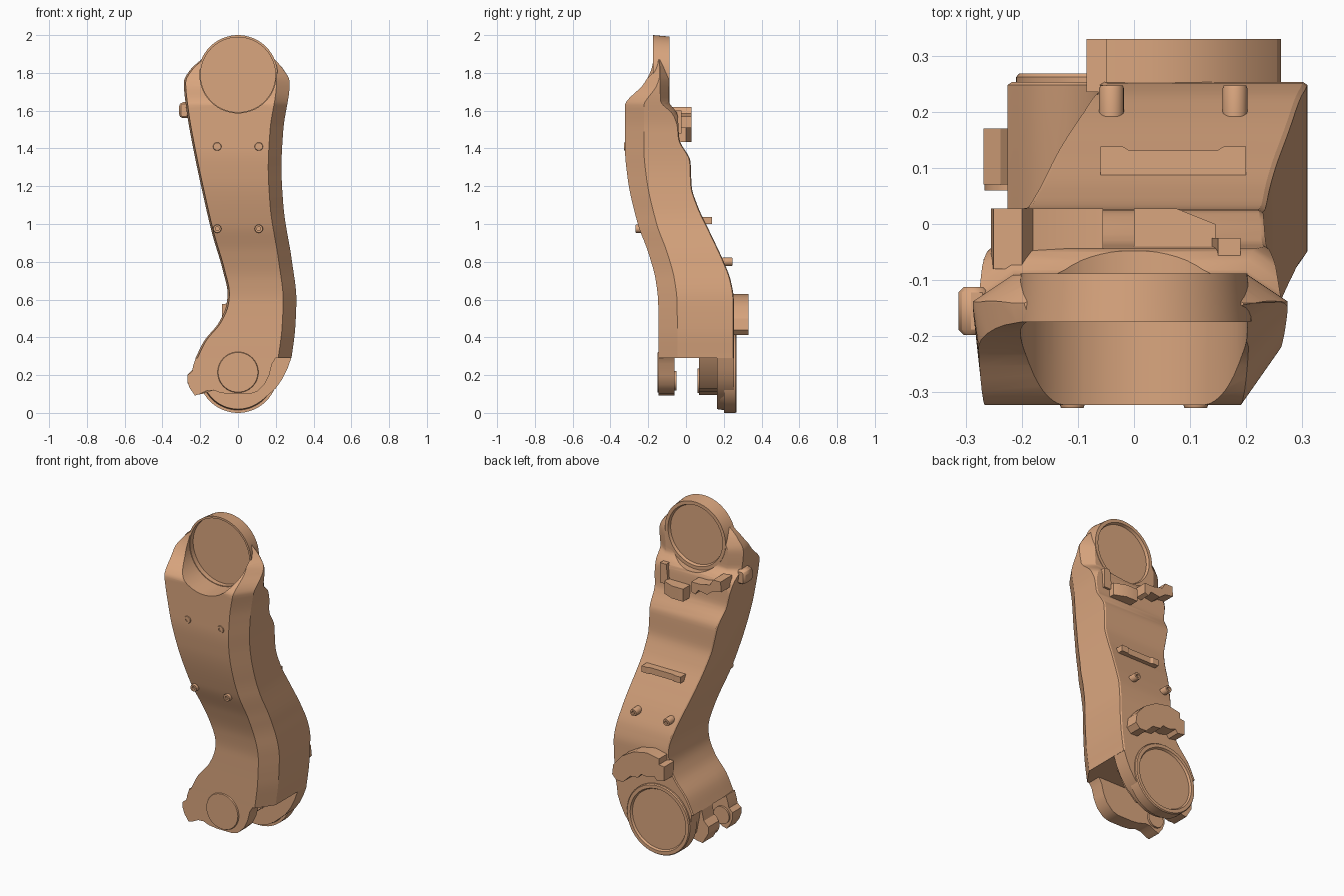
import bpy, bmesh, math

if "Cube" in bpy.data.objects:
    bpy.data.objects.remove(bpy.data.objects["Cube"])

mat = bpy.data.materials.new("tan")
mat.diffuse_color = (0.7, 0.38, 0.21, 1)
mat.use_nodes = True
mat.node_tree.nodes["Principled BSDF"].inputs["Base Color"].default_value = mat.diffuse_color


def finish(name, bm, angle=30):
    bmesh.ops.remove_doubles(bm, verts=bm.verts, dist=1e-5)
    bmesh.ops.recalc_face_normals(bm, faces=bm.faces)
    me = bpy.data.meshes.new(name)
    bm.to_mesh(me)
    bm.free()
    me.materials.append(mat)
    ob = bpy.data.objects.new(name, me)
    bpy.context.collection.objects.link(ob)
    bpy.ops.object.select_all(action='DESELECT')
    ob.select_set(True)
    bpy.context.view_layer.objects.active = ob
    bpy.ops.object.shade_smooth_by_angle(angle=math.radians(angle))
    return ob


def skin(name, rings):
    """Join equal-length rings of points into one closed, capped surface."""
    bm = bmesh.new()
    rows = [[bm.verts.new(p) for p in r] for r in rings]
    n = len(rows[0])
    for a, b in zip(rows, rows[1:]):
        for i in range(n):
            bm.faces.new((a[i], a[(i + 1) % n], b[(i + 1) % n], b[i]))
    bm.faces.new(rows[0])
    bm.faces.new(rows[-1])
    return finish(name, bm)


def plate(name, pts, y0, y1):
    """Front-view outline (x, z) extruded along y."""
    return skin(name, [[(x, y, z) for x, z in pts] for y in (y0, y1)])


def turned(name, cx, cz, prof, n=64):
    """Profile of (radius, y) turned about a y axis."""
    return skin(name, [[(cx + r * math.cos(2 * math.pi * i / n), y,
                         cz + r * math.sin(2 * math.pi * i / n))
                        for i in range(n)] for r, y in prof])


def curve(tab, z):
    """Shape-preserving cubic through (z, value) pairs."""
    s = [(b[1] - a[1]) / (b[0] - a[0]) for a, b in zip(tab, tab[1:])]
    m = [s[0]] + [2 * a * b / (a + b) if a * b > 0 else 0
                  for a, b in zip(s, s[1:])] + [s[-1]]
    i = max(k for k in range(len(s)) if k == 0 or tab[k][0] <= z)
    (z0, v0), (z1, v1) = tab[i], tab[i + 1]
    h = z1 - z0
    t = (z - z0) / h
    return (v0 * (2 * t**3 - 3 * t * t + 1) + h * m[i] * (t**3 - 2 * t * t + t)
            + v1 * (3 * t * t - 2 * t**3) + h * m[i + 1] * (t**3 - t * t))


# main curved body: left, right, front and back outlines by height
LEFT = [(.29, -.225), (.38, -.18), (.48, -.1), (.57, -.062), (.63, -.055), (.75, -.079),
        (.95, -.137), (1.2, -.195), (1.4, -.237), (1.6, -.272), (1.75, -.287), (1.82, -.25), (1.87, -.195)]
RIGHT = [(.29, .283), (.45, .303), (.6, .309), (.8, .286), (1.1, .24), (1.3, .23),
         (1.5, .24), (1.75, .274), (1.82, .24), (1.87, .195)]
FRONT = [(.29, -.145), (.58, -.147), (.7, -.16), (.85, -.2), (1.0, -.255), (1.25, -.31),
         (1.4, -.323), (1.63, -.323), (1.64, -.32), (1.74, -.225), (1.82, -.183), (1.87, -.172)]
BACK = [(.29, .253), (.6, .253), (.7, .237), (.8, .2), (.95, .13), (1.1, .06), (1.2, .03),
        (1.33, .024), (1.45, -.035), (1.58, -.045), (1.65, -.09), (1.87, -.091)]
CHAMFER = [(.29, .1), (1.64, .1), (1.75, .07), (1.87, .028)]
REAR = [(.29, .005), (1.5, .005), (1.66, .045), (1.87, .05)]
steps = sorted({round(.29 + .02 * i, 3) for i in range(79)} | {1.63, 1.64, 1.87})
rings = []
for z in steps:
    l, r, f, b, c, q = (curve(t, z) for t in (LEFT, RIGHT, FRONT, BACK, CHAMFER, REAR))
    rings.append([(x, y, z) for x, y in (
        (l, f + c), (l + .01, f), (r - .07, f), (r, f + c),
        (r, b - q), (r - 1.5 * q, b), (l + 1.5 * q, b), (l, b - q))])
body = skin("body", rings)

# round pocket through the head
cutter = turned("pocket_cutter", 0, 1.79, [(.202, -.6), (.202, .1)])
cutter.hide_render = True
mod = body.modifiers.new("pocket", 'BOOLEAN')
mod.object = cutter
mod.solver = 'EXACT'
bpy.ops.object.select_all(action='DESELECT')
body.select_set(True)
bpy.context.view_layer.objects.active = body
bpy.ops.object.modifier_apply(modifier="pocket")
bpy.data.objects.remove(cutter)
bpy.ops.object.shade_smooth_by_angle(angle=math.radians(30))

# joint discs at top and bottom
turned("upper_joint_disc", 0, 1.79, [
    (.001, -.145), (.198, -.145), (.198, -.175), (.21, -.175), (.202, -.088),
    (.182, -.088), (.176, -.105), (.001, -.105)])
turned("lower_joint_disc", 0, .21, [
    (.001, .165), (.19, .165), (.195, .2), (.21, .2), (.21, .262), (.205, .268),
    (.185, .268), (.178, .256), (.001, .256)])

# front fork plate with round cap
plate("front_fork", [
    (-.224, .291), (-.237, .25), (-.243, .22), (-.268, .2), (-.268, .165), (-.255, .13),
    (-.228, .092), (-.2, .1), (-.165, .118), (-.13, .12), (-.09, .106), (-.04, .1),
    (.06, .1), (.1, .112), (.14, .15), (.165, .2), (.18, .26), (.2, .291)], -.145, -.062)
turned("front_cap", 0, .215, [(.001, -.152), (.105, -.152), (.11, -.14), (.001, -.14)])
turned("front_fork_boss", -.2, .17, [(.001, -.075), (.052, -.075), (.052, -.05), (.001, -.05)], 32)

# rear fork plate, lug and boss
plate("rear_fork", [
    (-.215, .291), (-.208, .24), (-.19, .15), (-.12, .07), (0, .03), (.12, .06),
    (.2, .13), (.235, .18), (.262, .235), (.282, .291)], .165, .253)
plate("rear_lug", [
    (-.224, .291), (-.238, .23), (-.268, .2), (-.268, .16), (-.23, .095), (-.19, .1),
    (-.13, .12), (-.06, .11), (.05, .13), (.13, .2), (.18, .291)], .07, .17)
turned("rear_fork_boss", -.2, .17, [(.001, .06), (.066, .06), (.066, .08), (.001, .08)], 32)

# rear bracket arching over the lower disc
plate("lower_bracket", [
    (.19, .412), (.235, .412), (.262, .44), (.255, .5), (.2, .565), (.12, .612), (.03, .63),
    (-.05, .615), (-.05, .58), (-.085, .575), (-.085, .49), (-.035, .48), (-.02, .5),
    (.03, .485), (.07, .49), (.09, .465), (.14, .46)], .235, .33)

# brackets under the upper disc at the back
plate("upper_bracket", [
    (-.255, 1.56), (-.25, 1.62), (-.2, 1.62), (-.18, 1.585), (-.12, 1.57), (-.055, 1.57),
    (-.055, 1.51), (-.08, 1.5), (-.1, 1.53), (-.16, 1.52), (-.2, 1.55)], -.08, .028)
skin("upper_wedge", [[(x, y, z) for x, y in ((0, -.09), (.145, -.09), (.145, 0), (.075, .028), (0, .028))]
                     for z in (1.435, 1.51)])
plate("upper_rib", [(.135, 1.48), (.19, 1.48), (.19, 1.6), (.15, 1.6)], -.09, -.025)

# side knob on the upper left
knob = plate("side_knob", [(-.313, 1.575), (-.3, 1.56), (-.26, 1.56), (-.26, 1.645),
                           (-.3, 1.645), (-.313, 1.63)], -.198, -.112)
bev = knob.modifiers.new("bevel", 'BEVEL')
bev.width = .012

# screw bosses with sunken centres, front and back
for z, out, side, xs in ((.975, -.268, -1, (-.11, .11)), (1.41, -.328, -1, (-.11, .11)),
                         (.8, .247, 1, (-.04, .18))):
    for x in xs:
        turned("screw_boss", x, z, [
            (.001, out - side * .055), (.022, out - side * .055), (.022, out - side * .005),
            (.02, out), (.01, out), (.01, out - side * .012), (.001, out - side * .012)], 20)

# cross bar on the back with raised ends
skin("cross_bar", [[(x, y, z) for x, y in (
    (-.06, .06), (.2, .06), (.2, .138), (.16, .138), (.148, .131),
    (-.008, .131), (-.02, .138), (-.06, .138))] for z in (1.0, 1.037)])
